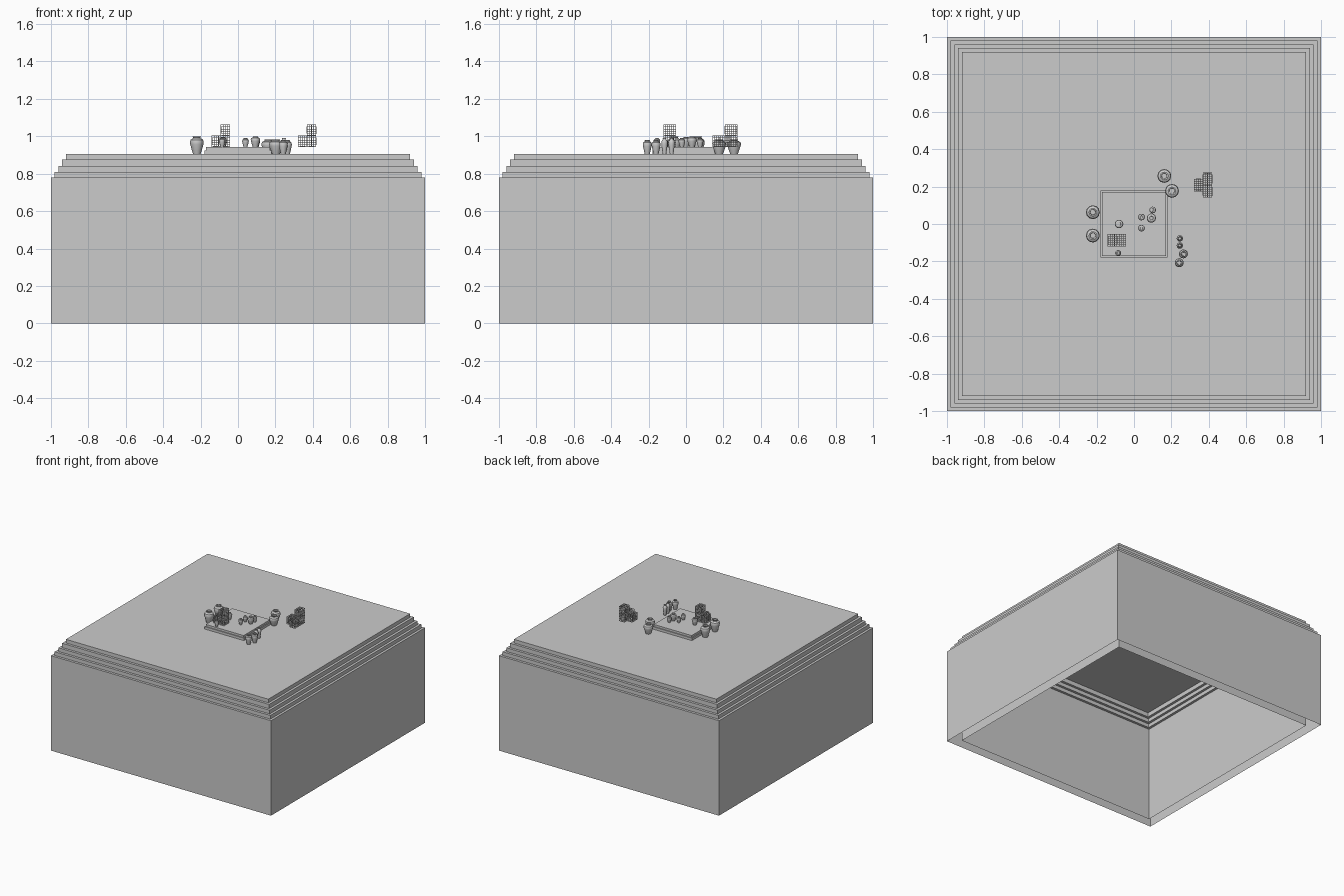
import bpy, bmesh, math

if "Cube" in bpy.data.objects:
    bpy.data.objects.remove(bpy.data.objects["Cube"])


def make_object(name, bm, modifier=None):
    mesh = bpy.data.meshes.new(name)
    bm.to_mesh(mesh)
    bm.free()
    ob = bpy.data.objects.new(name, mesh)
    bpy.context.collection.objects.link(ob)
    return ob


def square_lathe(name, profile, close_top=True):
    """Stack of square rings (half size, z) joined by walls and ledges."""
    bm = bmesh.new()
    prev = None
    for h, z in profile:
        ring = [bm.verts.new((sx * h, sy * h, z))
                for sx, sy in ((-1, -1), (1, -1), (1, 1), (-1, 1))]
        if prev:
            for i in range(4):
                j = (i + 1) % 4
                bm.faces.new((prev[i], prev[j], ring[j], ring[i]))
        prev = ring
    if close_top:
        bm.faces.new(prev)
    return make_object(name, bm)


def jar(name, x, y, z, r, h, sides=12):
    """Turned jar with a broad shoulder, short neck and lip."""
    profile = [(0.55, 0), (0.72, 0.22), (0.95, 0.55), (1, 0.7), (0.9, 0.82),
               (0.55, 0.91), (0.52, 0.95), (0.62, 1), (0.42, 1), (0.38, 0.9)]
    bm = bmesh.new()
    rings = [[bm.verts.new((x + r * p * math.cos(a * math.tau / sides),
                            y + r * p * math.sin(a * math.tau / sides),
                            z + h * q)) for a in range(sides)]
             for p, q in profile]
    for a, b in zip(rings, rings[1:]):
        for i in range(sides):
            j = (i + 1) % sides
            bm.faces.new((a[i], a[j], b[j], b[i]))
    bm.faces.new(rings[0][::-1])
    bm.faces.new(rings[-1])
    ob = make_object(name, bm)
    bpy.context.view_layer.objects.active = ob
    ob.select_set(True)
    bpy.ops.object.shade_smooth_by_angle(angle=math.radians(35))
    ob.select_set(False)


def crate(name, x, y, z):
    """Lattice crate: a gridded box turned into bars."""
    size, n = (0.047, 0.064, 0.058), (4, 6, 5)
    bm = bmesh.new()
    for axis in range(3):
        u, v = [a for a in range(3) if a != axis]
        for side in (-0.5, 0.5):
            grid = []
            for i in range(n[u] + 1):
                row = []
                for j in range(n[v] + 1):
                    c = [0, 0, 0]
                    c[axis], c[u], c[v] = side, i / n[u] - 0.5, j / n[v] - 0.5
                    row.append(bm.verts.new((x + c[0] * size[0],
                                             y + c[1] * size[1],
                                             z + (c[2] + 0.5) * size[2])))
                grid.append(row)
            for i in range(n[u]):
                for j in range(n[v]):
                    bm.faces.new((grid[i][j], grid[i + 1][j],
                                  grid[i + 1][j + 1], grid[i][j + 1]))
    bmesh.ops.remove_doubles(bm, verts=bm.verts, dist=1e-5)
    bmesh.ops.recalc_face_normals(bm, faces=bm.faces)
    ob = make_object(name, bm)
    mod = ob.modifiers.new("bars", "WIREFRAME")
    mod.thickness = 0.004
    mod.use_even_offset = False


# Outer block with stepped top edge, open underneath
levels = [0.78, 0.81, 0.84, 0.875, 0.905]
outer = [(1, 0), (1, 0.78)]
for i in range(4):
    h = 0.98 - 0.02 * i
    outer += [(h, levels[i]), (h, levels[i + 1])]
square_lathe("stepped_block", outer)

# Inner lining, stepped the same way
inner = [(0.92, 0), (0.92, 0.78)]
for i in range(3):
    h = 0.90 - 0.02 * i
    inner += [(h, levels[i]), (h, levels[i + 1])]
lining = square_lathe("inner_lining", inner)
lining.data.flip_normals()

# Low square platform in the middle
square_lathe("platform", [(0.179, 0.905), (0.179, 0.925), (0.172, 0.925), (0.172, 0.942)])

# Jars: x, y, base z, radius, height
FLOOR, DECK = 0.905, 0.942
jars = [
    (-0.22, 0.063, FLOOR, 0.037, 0.093), (-0.22, -0.062, FLOOR, 0.037, 0.093),
    (0.162, 0.257, FLOOR, 0.037, 0.078), (0.203, 0.177, FLOOR, 0.037, 0.078),
    (-0.08, 0.0, DECK, 0.023, 0.055), (-0.085, -0.155, DECK, 0.016, 0.05),
    (0.04, 0.037, DECK, 0.018, 0.048), (0.04, -0.022, DECK, 0.018, 0.048),
    (0.1, 0.075, DECK, 0.018, 0.048), (0.093, 0.032, DECK, 0.025, 0.058),
    (0.245, -0.077, FLOOR, 0.017, 0.085), (0.245, -0.115, FLOOR, 0.017, 0.085),
    (0.264, -0.16, FLOOR, 0.024, 0.075), (0.242, -0.207, FLOOR, 0.024, 0.075),
]
for i, j in enumerate(jars):
    jar("jar_%d" % (i + 1), *j)

# Crates in two small stacks
crates = [(-0.116, -0.087, 0.945), (-0.068, -0.087, 0.945), (-0.068, -0.087, 1.004),
          (0.345, 0.208, 0.945), (0.393, 0.175, 0.945), (0.393, 0.241, 0.945),
          (0.393, 0.241, 1.004)]
for i, c in enumerate(crates):
    crate("crate_%d" % (i + 1), *c)
